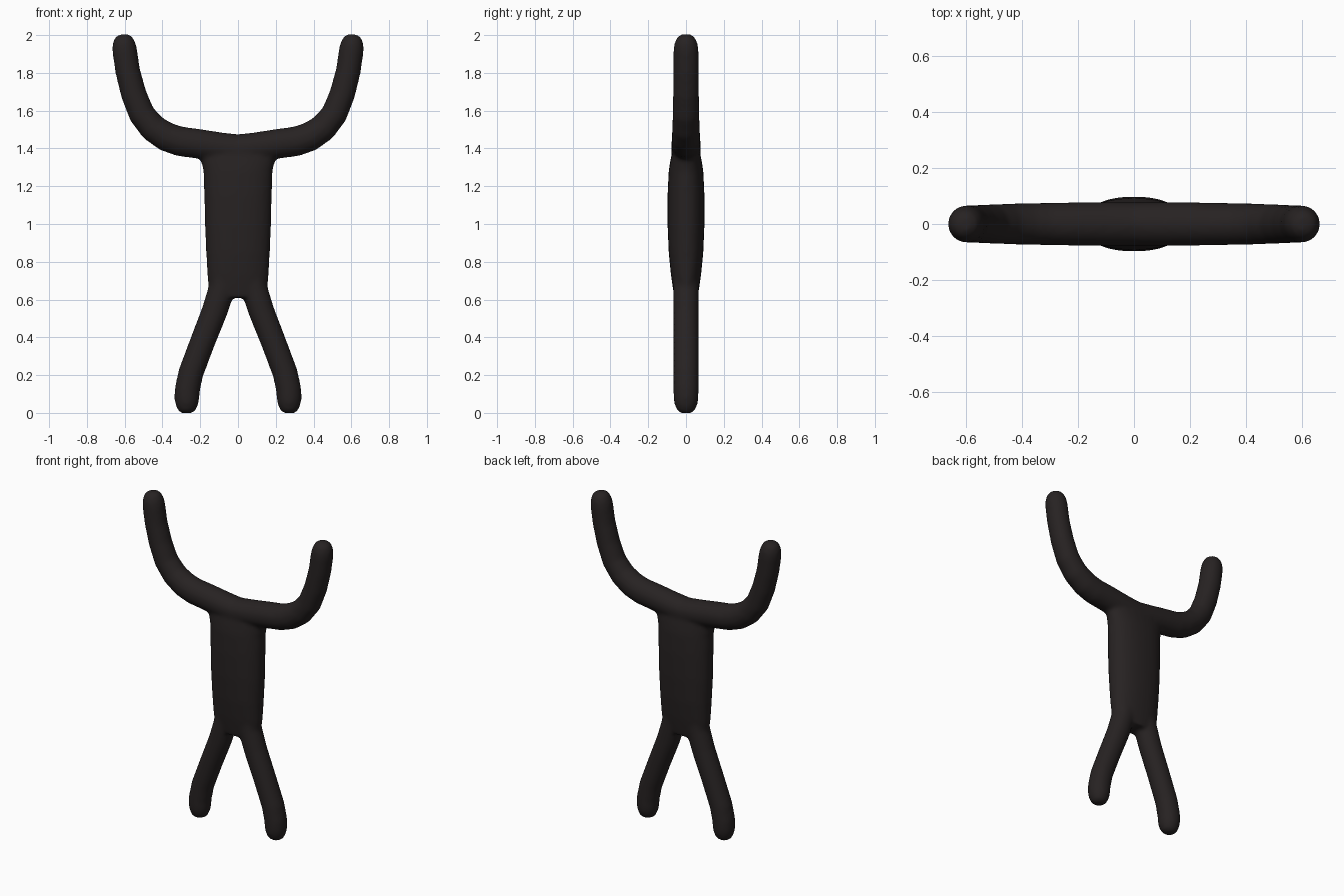
import bpy, bmesh, math
from mathutils import Vector

if "Cube" in bpy.data.objects:
    bpy.data.objects.remove(bpy.data.objects["Cube"])

SIDES = 24


def loft(bm, rings):
    """Bridge closed rings of points and cap both ends."""
    vs = [[bm.verts.new(p) for p in ring] for ring in rings]
    for a, b in zip(vs, vs[1:]):
        for i in range(SIDES):
            j = (i + 1) % SIDES
            bm.faces.new((a[i], a[j], b[j], b[i]))
    bm.faces.new(vs[0][::-1])
    bm.faces.new(vs[-1])


def limb(bm, path, side):
    """Tube along (x, z, half width, half depth) stations in the xz plane."""
    rings = []
    for k, (x, z, rw, rd) in enumerate(path):
        a, b = path[max(k - 1, 0)], path[min(k + 1, len(path) - 1)]
        t = Vector((b[0] - a[0], 0, b[1] - a[1])).normalized()
        n = Vector((t.z, 0, -t.x))
        ring = []
        for i in range(SIDES):
            ang = 2 * math.pi * i / SIDES
            p = Vector((x, 0, z)) + n * rw * math.cos(ang) + Vector((0, rd * math.sin(ang), 0))
            ring.append((p.x * side, p.y, p.z))
        rings.append(ring)
    loft(bm, rings)


def torso(bm, stations):
    """Stack of slightly boxy ellipses: (z, half width, half depth)."""
    def se(v):
        return math.copysign(abs(v) ** 0.88, v)
    loft(bm, [[(w * se(math.cos(2 * math.pi * i / SIDES)),
                d * se(math.sin(2 * math.pi * i / SIDES)), z)
               for i in range(SIDES)] for z, w, d in stations])


ARM = [(-0.03, 1.393, .078, .078), (0.10, 1.408, .078, .079), (0.22, 1.426, .079, .078),
       (0.31, 1.438, .079, .076), (0.38, 1.462, .078, .075), (0.45, 1.508, .074, .073),
       (0.51, 1.582, .070, .071), (0.553, 1.69, .068, .069), (0.584, 1.81, .066, .068),
       (0.600, 1.92, .066, .067), (0.604, 1.955, .062, .062), (0.607, 1.988, .048, .048),
       (0.608, 2.004, .026, .026)]
LEG = [(0.078, 0.76, .070, .066), (0.085, 0.66, .071, .068), (0.125, 0.535, .069, .067),
       (0.190, 0.37, .067, .067), (0.250, 0.21, .067, .067), (0.269, 0.12, .067, .067),
       (0.271, 0.075, .066, .066), (0.271, 0.045, .061, .061), (0.272, 0.012, .047, .047),
       (0.272, -0.002, .026, .026)]
TORSO = [(0.61, .13, .060), (0.65, .155, .068), (0.73, .163, .080), (0.85, .169, .092),
         (1.0, .176, .098), (1.15, .179, .098), (1.28, .183, .092), (1.33, .195, .084),
         (1.38, .21, .074), (1.43, .14, .05)]

# Body: torso with mirrored arms and legs
bm = bmesh.new()
torso(bm, TORSO)
for side in (1, -1):
    limb(bm, ARM, side)
    limb(bm, LEG, side)
bmesh.ops.recalc_face_normals(bm, faces=bm.faces[:])
mesh = bpy.data.meshes.new("figure_body")
bm.to_mesh(mesh)
bm.free()
body = bpy.data.objects.new("figure_body", mesh)
bpy.context.collection.objects.link(body)

# Fuse the parts into one skin and soften the joints
fuse = body.modifiers.new("fuse", 'REMESH')
fuse.mode = 'VOXEL'
fuse.voxel_size = 0.012
fuse.use_smooth_shade = True
soft = body.modifiers.new("soften", 'SMOOTH')
soft.factor = 0.5
soft.iterations = 8

# Near-black colour
mat = bpy.data.materials.new("near_black")
mat.diffuse_color = (0.02, 0.016, 0.016, 1)
mat.use_nodes = True
mat.node_tree.nodes["Principled BSDF"].inputs["Base Color"].default_value = mat.diffuse_color
mesh.materials.append(mat)
